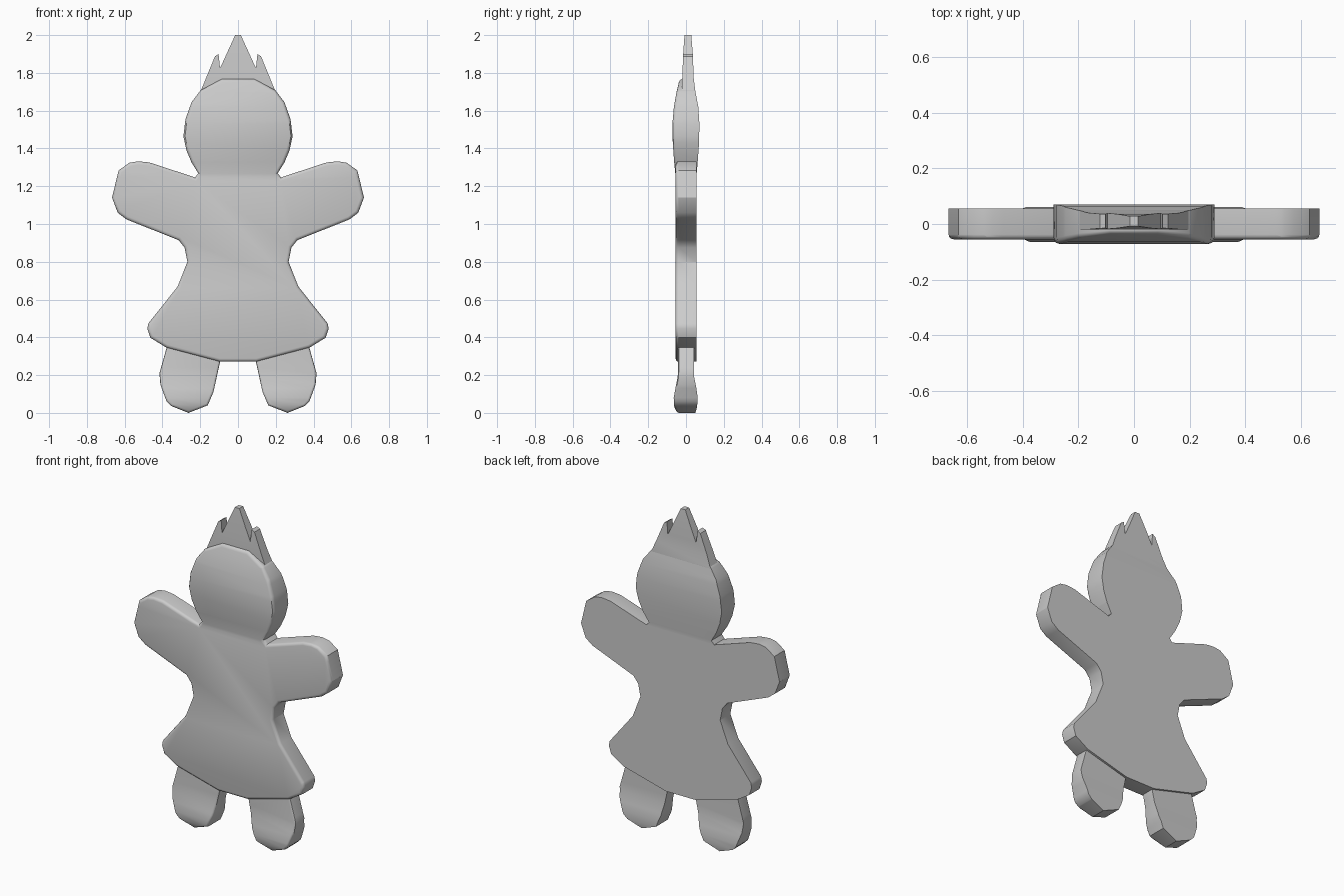
import bpy, bmesh, math

if "Cube" in bpy.data.objects:
    bpy.data.objects.remove(bpy.data.objects["Cube"])


def interp(table, z):
    """Front and back depth at height z from rows (z, front, back)."""
    if z <= table[0][0]:
        return table[0][1:]
    for a, b in zip(table, table[1:]):
        if z <= b[0]:
            t = (z - a[0]) / (b[0] - a[0])
            return [a[i] + t * (b[i] - a[i]) for i in (1, 2)]
    return table[-1][1:]


def mirrored(half):
    return half + [(-x, z) for x, z in reversed(half) if x > 1e-6]


def slab(name, outline, table, bevel=0.0, curved=lambda x, z: True):
    """Cut-out plate with rounded front rim and depth varying with height."""
    base = 0.055
    bm = bmesh.new()
    face = bm.faces.new([bm.verts.new((x, -base, z)) for x, z in outline])
    ext = bmesh.ops.extrude_face_region(bm, geom=[face], use_keep_orig=True)
    for v in ext["geom"]:
        if isinstance(v, bmesh.types.BMVert):
            v.co.y = base
    bmesh.ops.recalc_face_normals(bm, faces=bm.faces[:])
    if bevel:
        rim = [e for e in bm.edges if all(v.co.y < 0 for v in e.verts)]
        bmesh.ops.bevel(bm, geom=rim, offset=bevel, segments=3, profile=0.5,
                        affect='EDGES', clamp_overlap=True)
    for row in table:
        bmesh.ops.bisect_plane(bm, geom=bm.verts[:] + bm.edges[:] + bm.faces[:],
                               dist=1e-5, plane_co=(0, 0, row[0]), plane_no=(0, 0, 1))
    for v in bm.verts:
        if curved(v.co.x, v.co.z):
            f, b = interp(table, v.co.z)
            v.co.y = f + (b - f) * (v.co.y + base) / (2 * base)
    bmesh.ops.recalc_face_normals(bm, faces=bm.faces[:])
    me = bpy.data.meshes.new(name)
    bm.to_mesh(me)
    bm.free()
    ob = bpy.data.objects.new(name, me)
    bpy.context.collection.objects.link(ob)
    bpy.ops.object.select_all(action='DESELECT')
    ob.select_set(True)
    bpy.context.view_layer.objects.active = ob
    bpy.ops.object.shade_smooth_by_angle(angle=math.radians(32))
    return ob


# Head, arms and dress in one silhouette
body_half = [(0.087, 1.767), (0.198, 1.708), (0.246, 1.645), (0.278, 1.555),
             (0.289, 1.465), (0.273, 1.39), (0.246, 1.326), (0.21, 1.268),
             (0.228, 1.247), (0.47, 1.326), (0.53, 1.332), (0.575, 1.324),
             (0.632, 1.284), (0.667, 1.14), (0.637, 1.06), (0.59, 1.024),
             (0.315, 0.915), (0.283, 0.875), (0.268, 0.80), (0.32, 0.668),
             (0.474, 0.475), (0.48, 0.446), (0.464, 0.398), (0.378, 0.345),
             (0.098, 0.271)]
head_depth = [(1.25, -.055, .055), (1.33, -.063, .062), (1.43, -.07, .069),
              (1.53, -.072, .071), (1.62, -.064, .065), (1.70, -.05, .05),
              (1.77, -.033, .038)]
slab("body", mirrored(body_half), head_depth, 0.017,
     lambda x, z: z > 1.25 and abs(x) < 0.3)

# Pointed crown behind the forehead
crown_half = [(0.015, 2.0), (0.095, 1.825), (0.103, 1.9), (0.122, 1.888),
              (0.198, 1.703), (0.19, 1.66)]
crown_depth = [(1.66, -.02, .045), (1.70, -.02, .05), (1.77, -.02, .041),
               (1.90, -.015, .036), (2.0, -.008, .028)]
slab("crown", mirrored(crown_half), crown_depth)

# Legs with swelling feet
leg = [(0.36, 0.40), (0.378, 0.345), (0.416, 0.21), (0.411, 0.15),
       (0.378, 0.06), (0.355, 0.037), (0.262, 0.0), (0.16, 0.04),
       (0.13, 0.11), (0.095, 0.27), (0.10, 0.33)]
leg_depth = [(0.0, -.048, .05), (0.035, -.063, .059), (0.08, -.065, .062),
             (0.13, -.056, .055), (0.19, -.044, .043), (0.24, -.042, .042)]
for side, label in ((1, "right"), (-1, "left")):
    slab(label + "_leg", [(side * x, z) for x, z in leg], leg_depth, 0.012)
